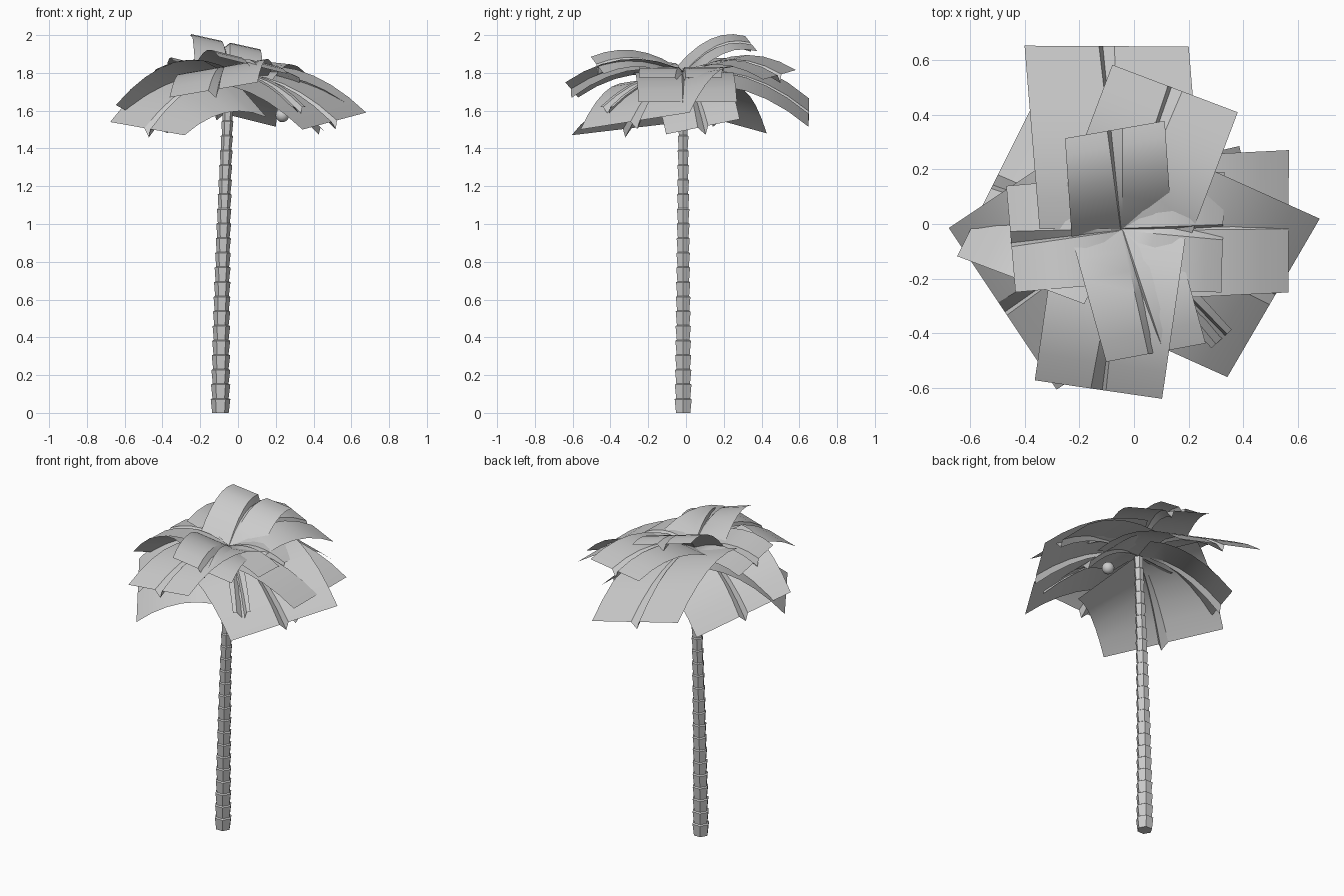
import bpy, bmesh, math
from mathutils import Vector, Matrix

if "Cube" in bpy.data.objects:
    bpy.data.objects.remove(bpy.data.objects["Cube"])

grey = bpy.data.materials.new("plain grey")
grey.use_nodes = True
grey.diffuse_color = (0.6, 0.6, 0.6, 1)
grey.node_tree.nodes["Principled BSDF"].inputs["Base Color"].default_value = (0.6, 0.6, 0.6, 1)


def finish(bm, name, angle):
    mesh = bpy.data.meshes.new(name)
    bm.to_mesh(mesh)
    bm.free()
    mesh.materials.append(grey)
    obj = bpy.data.objects.new(name, mesh)
    bpy.context.collection.objects.link(obj)
    bpy.ops.object.select_all(action="DESELECT")
    bpy.context.view_layer.objects.active = obj
    obj.select_set(True)
    if angle:
        bpy.ops.object.shade_smooth_by_angle(angle=math.radians(angle))


# Trunk: stacked six-sided collars, each flaring upward
SIDES, COLLARS, TOP = 6, 23, 1.78
bm = bmesh.new()


def ring(z, radius):
    t = z / TOP
    x = -0.093 + 0.01 * t + 0.038 * t * t
    return [bm.verts.new((x + radius * math.cos(math.tau * i / SIDES),
                          -0.015 + radius * math.sin(math.tau * i / SIDES), z))
            for i in range(SIDES)]


rings = []
for k in range(COLLARS):
    t = k / COLLARS
    r = 0.052 - 0.025 * t
    rings.append(ring(TOP * t, r * 0.84))
    rings.append(ring(TOP * (k + 0.93) / COLLARS, r))
for a, b in zip(rings, rings[1:]):
    for i in range(SIDES):
        j = (i + 1) % SIDES
        bm.faces.new((a[i], a[j], b[j], b[i]))
bm.faces.new(rings[0][::-1])
bm.faces.new(rings[-1])
finish(bm, "trunk", 0)

# Fronds: broad arching sheets with a folded channel along the middle
CROWN = Vector((-0.045, -0.02, 1.79))
STEPS = 6


def frond(name, end_x, end_y, width, z_mid, z_end, roll, twist, sag=0):
    out = Vector((end_x - CROWN.x, end_y - CROWN.y, 0))
    side = Vector((-out.y, out.x, 0)).normalized()
    side.rotate(Matrix.Rotation(math.radians(twist), 3, "Z"))
    bm = bmesh.new()
    rows = []
    for s in range(STEPS + 1):
        t = s / STEPS
        z = (CROWN.z * (1 - t) * (1 - 2 * t) + z_mid * 4 * t * (1 - t)
             + z_end * t * (2 * t - 1))
        channel = 0.004 + 0.024 * t
        row = []
        for u, dip in ((-width / 2, 0), (-channel, 0), (channel * 0.5, 0.045 * t),
                       (channel, 0), (width / 2, sag * (1 - t))):
            p = CROWN + out * t + side * u
            p.z = z - dip + roll * u / width
            row.append(bm.verts.new(p))
        rows.append(row)
    for a, b in zip(rows, rows[1:]):
        for i in range(len(a) - 1):
            bm.faces.new((a[i], b[i], b[i + 1], a[i + 1]))
    finish(bm, name, 30)


# End x, end y, width, middle height, end height, sideways roll, end twist, sag
for spec in (
    ("frond_top_back", -0.07, 0.345, 0.37, 1.94, 1.955, 0.08, 6),
    ("frond_top_front", 0.08, -0.47, 0.37, 1.875, 1.84, -0.09, -5),
    ("frond_front", -0.13, -0.605, 0.47, 1.83, 1.71, 0.08, 0),
    ("frond_right_short", -0.45, -0.055, 0.39, 1.85, 1.80, 0.04, 0),
    ("frond_left", 0.565, 0.01, 0.52, 1.785, 1.645, 0.0, -3),
    ("frond_back", -0.10, 0.65, 0.60, 1.78, 1.59, 0.15, -5),
    ("frond_back_left", 0.15, 0.495, 0.49, 1.87, 1.79, 0.05, 0),
    ("frond_low_front_left", 0.51, -0.27, 0.67, 1.74, 1.545, 0.09, -6),
    ("frond_low_front_right", -0.48, -0.31, 0.71, 1.72, 1.505, -0.07, 0, 0.19),
    ("frond_low_back_right", -0.51, 0.155, 0.61, 1.75, 1.555, 0.15, -6),
    ("frond_low_left", 0.43, 0.09, 0.40, 1.71, 1.515, 0.08, 0),
    ("frond_left_short", 0.325, -0.03, 0.44, 1.83, 1.775, 0.0, 0),
    ("frond_front_left_narrow", 0.32, -0.42, 0.10, 1.76, 1.62, 0.0, 0),
):
    frond(*spec)

# Single round fruit hanging under the crown
bm = bmesh.new()
bmesh.ops.create_uvsphere(bm, u_segments=16, v_segments=10, radius=0.036)
bmesh.ops.translate(bm, verts=bm.verts, vec=(0.235, 0.05, 1.575))
finish(bm, "coconut", 60)
